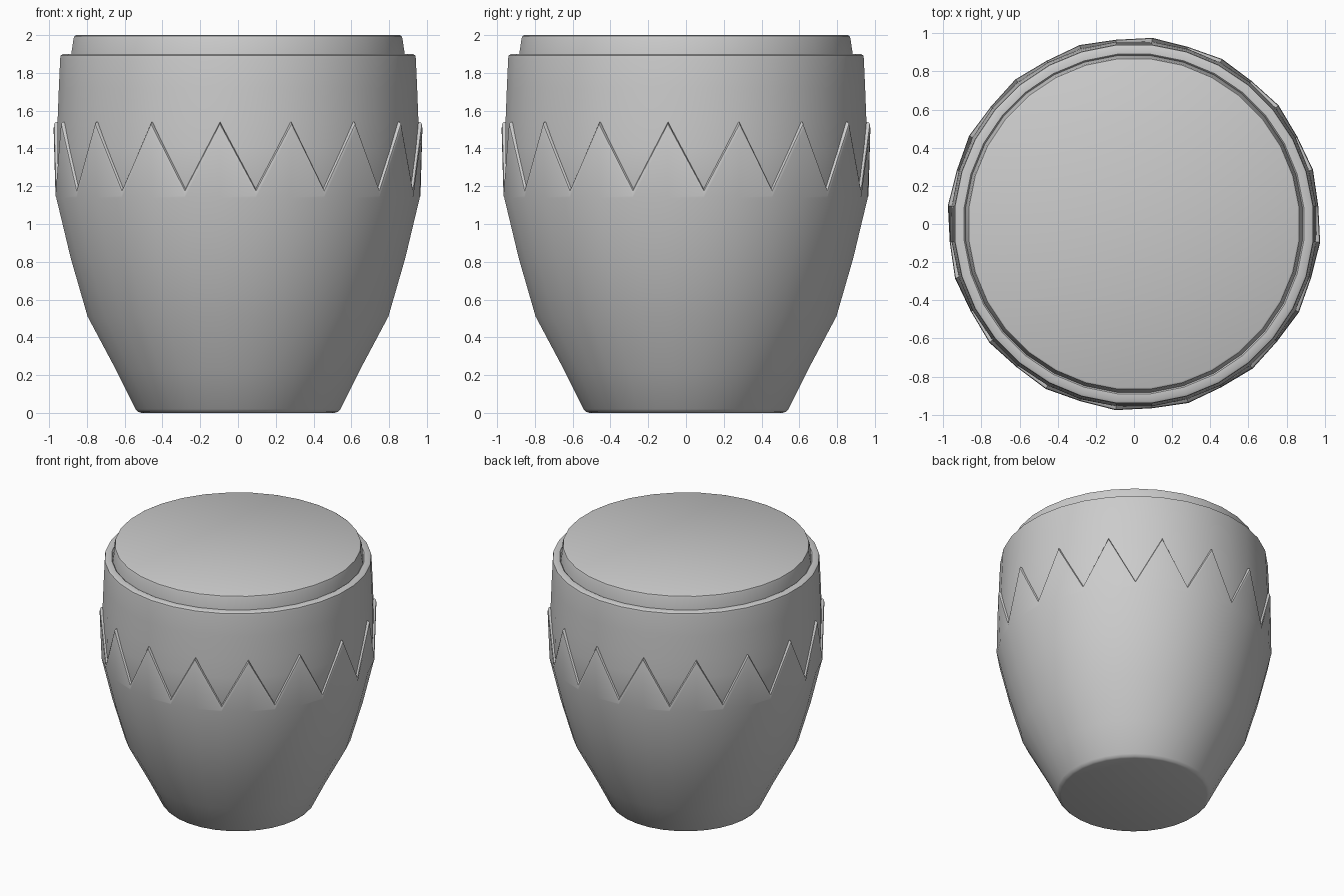
import bpy, bmesh, math

if "Cube" in bpy.data.objects:
    bpy.data.objects.remove(bpy.data.objects["Cube"])

SIDES = 32
START = math.radians(84.375)   # first tooth peak, half a side off the y axis


def lathe(name, profile, cap_start=False, cap_end=False):
    """Spin a profile; each point is (r, z) or (r_peak, z_peak, r_valley, z_valley)."""
    bm = bmesh.new()
    rings = []
    for p in profile:
        ring = []
        for i in range(SIDES):
            a = START + 2 * math.pi * i / SIDES
            r, z = p[2:4] if (len(p) == 4 and i % 2) else p[:2]
            ring.append(bm.verts.new((r * math.cos(a), r * math.sin(a), z)))
        rings.append(ring)
    for lo, hi in zip(rings, rings[1:]):
        for i in range(SIDES):
            j = (i + 1) % SIDES
            bm.faces.new((lo[i], lo[j], hi[j], hi[i]))
    if cap_start:
        bm.faces.new(rings[0][::-1])
    if cap_end:
        bm.faces.new(rings[-1])
    me = bpy.data.meshes.new(name)
    bm.to_mesh(me)
    bm.free()
    ob = bpy.data.objects.new(name, me)
    bpy.context.collection.objects.link(ob)
    bpy.ops.object.select_all(action='DESELECT')
    ob.select_set(True)
    bpy.context.view_layer.objects.active = ob
    bpy.ops.object.shade_smooth_by_angle(angle=math.radians(40))
    return ob


# Outer bowl with the raised zigzag edge and its rounded lip
lathe("zigzag_bowl", [
    (0.515, 0.0), (0.53, 0.005), (0.545, 0.02),
    (0.65, 0.23), (0.80, 0.51), (0.89, 0.82), (0.967, 1.14),
    (0.981, 1.505, 0.971, 1.15),
    (0.978, 1.53, 0.968, 1.175),
    (0.970, 1.54, 0.960, 1.185),
    (0.940, 1.54, 0.930, 1.185),
], cap_start=True)

# Upper shell behind the teeth, with a narrow rim on top
lathe("upper_shell", [
    (0.92, 1.08), (0.955, 1.17), (0.961, 1.40), (0.960, 1.54), (0.953, 1.72),
    (0.946, 1.875), (0.943, 1.893), (0.930, 1.90), (0.895, 1.90),
    (0.888, 1.893), (0.880, 1.87),
])

# Drum head
lathe("drum_head", [
    (0.89, 1.86), (0.887, 1.90), (0.875, 1.98), (0.870, 1.995), (0.860, 2.0),
], cap_end=True)
